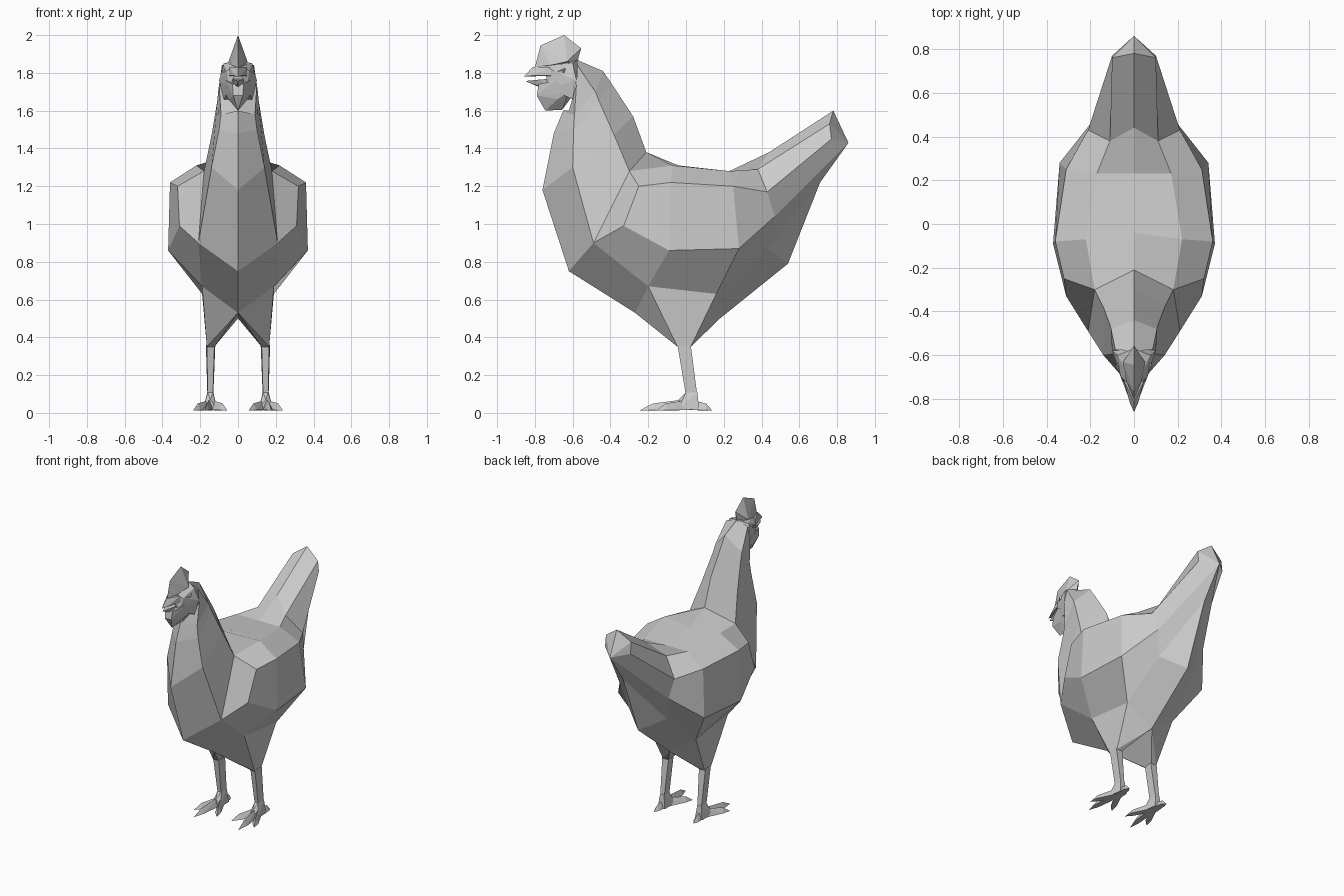
import bpy, bmesh, math
from mathutils import Vector


def finish(bm, name):
    bmesh.ops.remove_doubles(bm, verts=bm.verts, dist=0.002)
    bmesh.ops.recalc_face_normals(bm, faces=bm.faces)
    me = bpy.data.meshes.new(name)
    bm.to_mesh(me)
    bm.free()
    ob = bpy.data.objects.new(name, me)
    bpy.context.collection.objects.link(ob)
    return ob


def loft_half(bm, rings):
    """Skin half rings (back centre -> front/belly centre), on both sides of x = 0."""
    for sx in (1, -1):
        for r0, r1 in zip(rings, rings[1:]):
            for i in range(len(r0) - 1):
                quad = list(dict.fromkeys((r0[i], r0[i + 1], r1[i + 1], r1[i])))
                if len(quad) > 2:
                    bm.faces.new([bm.verts.new((sx * x, y, z)) for x, y, z in quad])


def hull(name, pts, both=True, side=1):
    """Faceted solid around points; both=True adds the mirrored points."""
    bm = bmesh.new()
    for x, y, z in pts:
        bm.verts.new((side * x, y, z))
        if both and x:
            bm.verts.new((-x, y, z))
    res = bmesh.ops.convex_hull(bm, input=bm.verts)
    junk = [g for g in res['geom_interior'] if isinstance(g, bmesh.types.BMVert)]
    bmesh.ops.delete(bm, geom=junk, context='VERTS')
    bmesh.ops.dissolve_limit(bm, angle_limit=0.03, verts=bm.verts, edges=bm.edges)
    return finish(bm, name)


# neck and torso: half cross-sections from the head to the tail tip
back, shoulder, breast, chest = (0, -.21, 1.38), (.18, -.30, 1.28), (.21, -.49, .90), (0, -.62, .75)
neck = [
    [(0, -.58, 1.87), (.085, -.575, 1.84), (.10, -.58, 1.74), (0, -.62, 1.60)],
    [(0, -.44, 1.81), (.105, -.48, 1.70), (.09, -.59, 1.58), (0, -.65, 1.60)],
    [(0, -.395, 1.745), (.11, -.46, 1.65), (.10, -.595, 1.50), (0, -.70, 1.48)],
    [(0, -.28, 1.57), (.14, -.38, 1.47), (.14, -.60, 1.30), (0, -.76, 1.18)],
    [back, shoulder, breast, chest],
]
tip, rump = (0, .86, 1.43), (0, .71, 1.22)
torso = [
    [back, shoulder, shoulder, breast, breast, chest],
    [back, shoulder, (.32, -.25, 1.20), (.31, -.33, .99), breast, chest],
    [(0, -.04, 1.31), (.22, -.07, 1.31), (.36, -.08, 1.22), (.37, -.09, .86), (.19, -.20, .67), (0, -.27, .53)],
    [(0, .23, 1.28), (.17, .23, 1.28), (.31, .25, 1.20), (.34, .28, .87), (.19, .16, .63), (0, .18, .50)],
    [(0, .44, 1.38), (.11, .38, 1.29), (.21, .43, 1.17), (.19, .47, 1.04), (.15, .43, .87), (0, .54, .79)],
    [(0, .78, 1.60), (.10, .76, 1.53), (.10, .77, 1.45), tip, rump, rump],
    [tip] * 6,
]
bm = bmesh.new()
loft_half(bm, neck)
loft_half(bm, torso)
finish(bm, "body")

# head
hull("head", [(0, -.57, 1.87), (.075, -.60, 1.85), (.10, -.58, 1.76), (.075, -.60, 1.66),
              (.06, -.70, 1.81), (.045, -.73, 1.72), (0, -.75, 1.84)])
hull("comb", [(0, -.77, 1.945), (0, -.645, 2.0), (0, -.555, 1.93), (0, -.577, 1.855),
              (.05, -.63, 1.86), (.035, -.72, 1.84), (0, -.80, 1.83)])
hull("upper_beak", [(0, -.86, 1.78), (0, -.81, 1.832), (.045, -.72, 1.83), (.05, -.71, 1.785),
                    (.018, -.82, 1.785)])
hull("lower_beak", [(0, -.85, 1.757), (.03, -.77, 1.765), (.03, -.70, 1.77), (.02, -.74, 1.72),
                    (0, -.79, 1.73)])
hull("wattle", [(.025, -.79, 1.68), (.03, -.78, 1.74), (.065, -.69, 1.76), (.075, -.62, 1.70),
                (.05, -.68, 1.66), (0, -.745, 1.60), (0, -.655, 1.605), (0, -.60, 1.68)])


def toe(name, side, angle, length, thick):
    """Tapered toe pointing at an angle from straight ahead, with a claw tip."""
    d = Vector((math.sin(angle), -math.cos(angle), 0))
    n = Vector((d.y, -d.x, 0))
    o = Vector((.147, .02, 0))
    pts = [o + d * length + Vector((0, 0, .012))]
    for f, w, h in ((0, .022, thick), (.72, .019, .05)):
        p = o + d * length * f
        pts += [p + n * w + Vector((0, 0, .015)), p - n * w + Vector((0, 0, .015)),
                p + Vector((0, 0, h))]
    hull(name, [tuple(p) for p in pts], False, side)


for side, tag in ((1, "right"), (-1, "left")):
    # eye
    hull(tag + "_eye", [(.085, -.65, 1.815), (.06, -.69, 1.805), (.08, -.64, 1.825),
                        (.08, -.65, 1.80), (.06, -.63, 1.81)], False, side)
    # thigh tapering into the shank
    hull(tag + "_thigh", [(.19, -.20, .67), (.19, .16, .63), (0, -.27, .53), (0, .18, .50),
                          (.165, -.045, .35), (.125, -.04, .35), (.165, .025, .35),
                          (.125, .025, .35)], False, side)
    hull(tag + "_shank", [(.165, -.045, .36), (.125, -.04, .36), (.17, .025, .36), (.12, .025, .36),
                          (.16, 0, .09), (.133, 0, .09), (.162, .06, .09), (.131, .06, .09)],
         False, side)
    hull(tag + "_ankle", [(.16, 0, .11), (.133, 0, .11), (.162, .06, .11), (.131, .06, .11),
                          (.185, -.04, .02), (.11, -.04, .02), (.175, .07, .015), (.12, .07, .015),
                          (.147, -.04, .07)], False, side)
    # toes
    for name, a, l, t in (("middle", 6, .27, .075), ("outer", 27, .20, .07),
                          ("inner", -27, .20, .07), ("rear", 176, .12, .07)):
        toe(f"{tag}_{name}_toe", side, math.radians(a), l, t)
